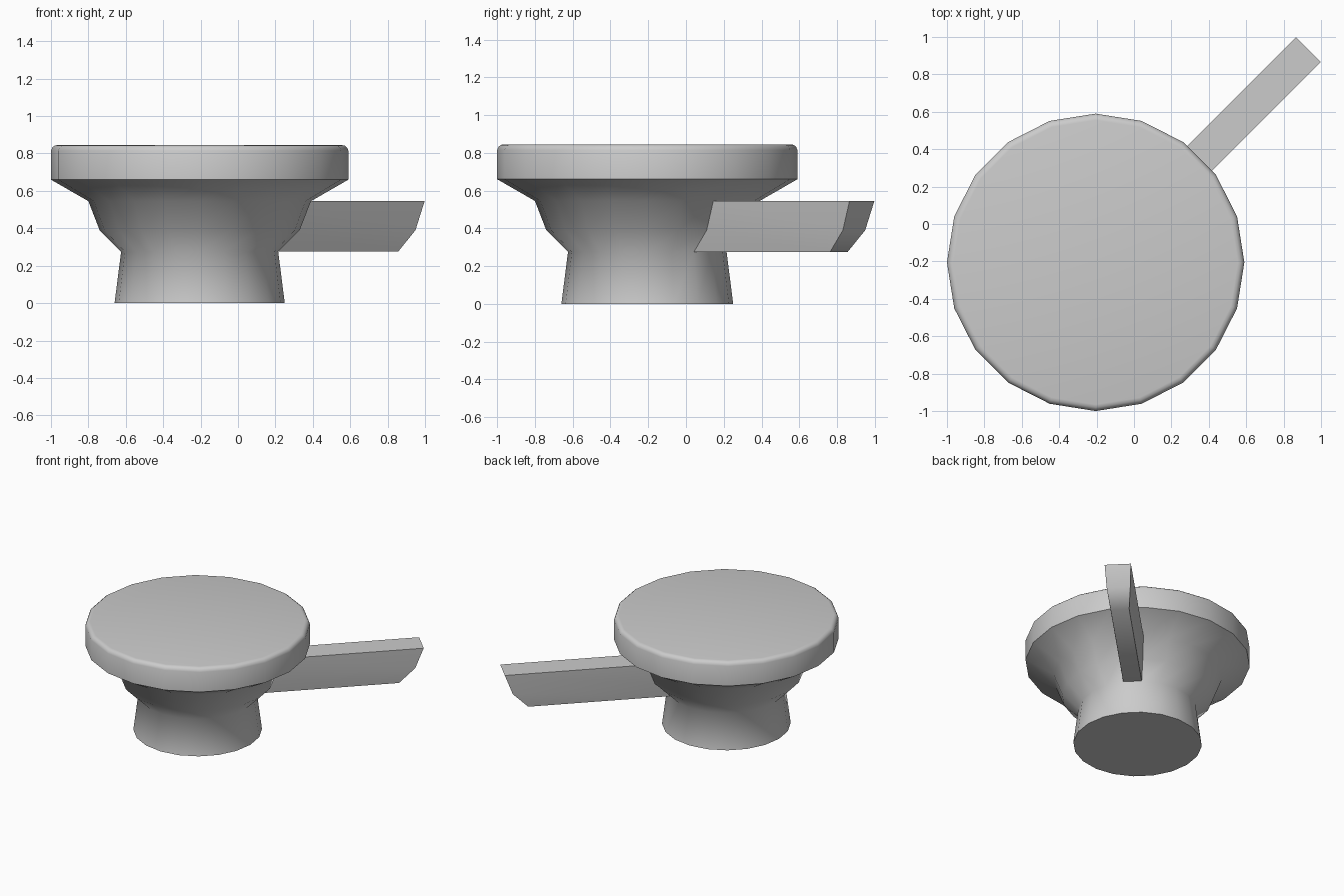
import bpy, bmesh
from math import cos, sin, radians, tau
from mathutils import Vector

if "Cube" in bpy.data.objects:
    bpy.data.objects.remove(bpy.data.objects["Cube"])

SIDES = 20
CENTRE = -0.205
# (radius, height) from foot to top rim
PROFILE = [(0.455, 0.0), (0.42, 0.275), (0.535, 0.39), (0.595, 0.545),
           (0.795, 0.66), (0.795, 0.815), (0.788, 0.832), (0.775, 0.842), (0.76, 0.845)]

bm = bmesh.new()

# turned body
rings = [[bm.verts.new((CENTRE + r * cos(tau * i / SIDES),
                        CENTRE + r * sin(tau * i / SIDES), z))
          for i in range(SIDES)] for r, z in PROFILE]
walls = {}
for k, (low, high) in enumerate(zip(rings, rings[1:])):
    for i in range(SIDES):
        j = (i + 1) % SIDES
        walls[k, i] = bm.faces.new((low[i], low[j], high[j], high[i]))
bm.faces.new(rings[0][::-1])
bm.faces.new(rings[-1])

# handle: the two flare facets facing 45 degrees, pulled straight out
facets = [walls[1, 2], walls[2, 2]]
result = bmesh.ops.extrude_face_region(bm, geom=facets)["geom"]
old = [f for f in facets if f.is_valid and f not in result]
if old:
    bmesh.ops.delete(bm, geom=old, context='FACES_ONLY')
moved = [g for g in result if isinstance(g, bmesh.types.BMVert)]
bmesh.ops.translate(bm, verts=moved,
                    vec=1.02 * Vector((cos(radians(45)), sin(radians(45)), 0)))
bmesh.ops.recalc_face_normals(bm, faces=bm.faces)

mesh = bpy.data.meshes.new("pan_with_handle")
bm.to_mesh(mesh)
bm.free()
pan = bpy.data.objects.new("pan_with_handle", mesh)
bpy.context.collection.objects.link(pan)

# smooth sides with crisp rim, foot and handle edges
bpy.context.view_layer.objects.active = pan
pan.select_set(True)
bpy.ops.object.shade_smooth_by_angle(angle=radians(55))
